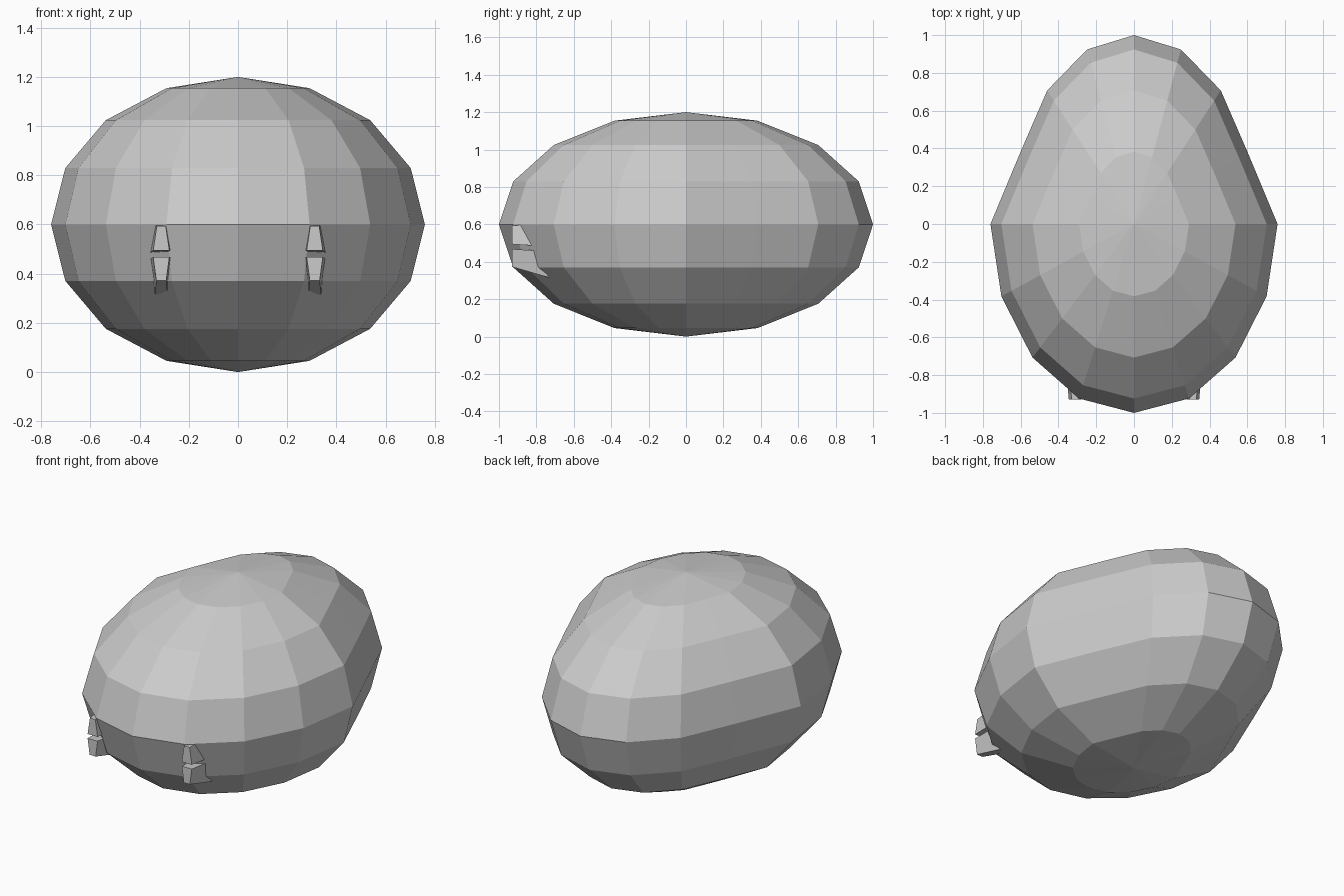
import bpy, bmesh

if "Cube" in bpy.data.objects:
    bpy.data.objects.remove(bpy.data.objects["Cube"])


def finish(bm, name):
    bmesh.ops.recalc_face_normals(bm, faces=bm.faces)
    mesh = bpy.data.meshes.new(name)
    bm.to_mesh(mesh)
    bm.free()
    obj = bpy.data.objects.new(name, mesh)
    bpy.context.collection.objects.link(obj)
    return obj


# Body: low-poly ellipsoid, narrower toward the back
bm = bmesh.new()
bmesh.ops.create_uvsphere(bm, u_segments=16, v_segments=8, radius=1)
for v in bm.verts:
    taper = 0.855 if v.co.y > 0.001 else 1.0
    v.co = (v.co.x * 0.76 * taper, v.co.y, v.co.z * 0.6 + 0.6)
finish(bm, "body")


def wedge(name, profile, cx):
    """Side profile of (y, z, half width) points, given thickness along x."""
    bm = bmesh.new()
    a = [bm.verts.new((cx - w, y, z)) for y, z, w in profile]
    b = [bm.verts.new((cx + w, y, z)) for y, z, w in profile]
    bm.faces.new(a)
    bm.faces.new(b[::-1])
    n = len(profile)
    for i in range(n):
        j = (i + 1) % n
        bm.faces.new((a[i], b[i], b[j], a[j]))
    return finish(bm, name)


# Small paired front wedges, upper and lower
upper = [(-0.93, 0.594, 0.018), (-0.885, 0.596, 0.022),
         (-0.825, 0.487, 0.043), (-0.93, 0.494, 0.033)]
lower = [(-0.93, 0.468, 0.033), (-0.80, 0.46, 0.043), (-0.785, 0.39, 0.032),
         (-0.73, 0.315, 0.026), (-0.93, 0.373, 0.02)]
for side, s in (("left", -1), ("right", 1)):
    wedge("upper_wedge_" + side, upper, s * 0.312)
    wedge("lower_wedge_" + side, lower, s * 0.312)
